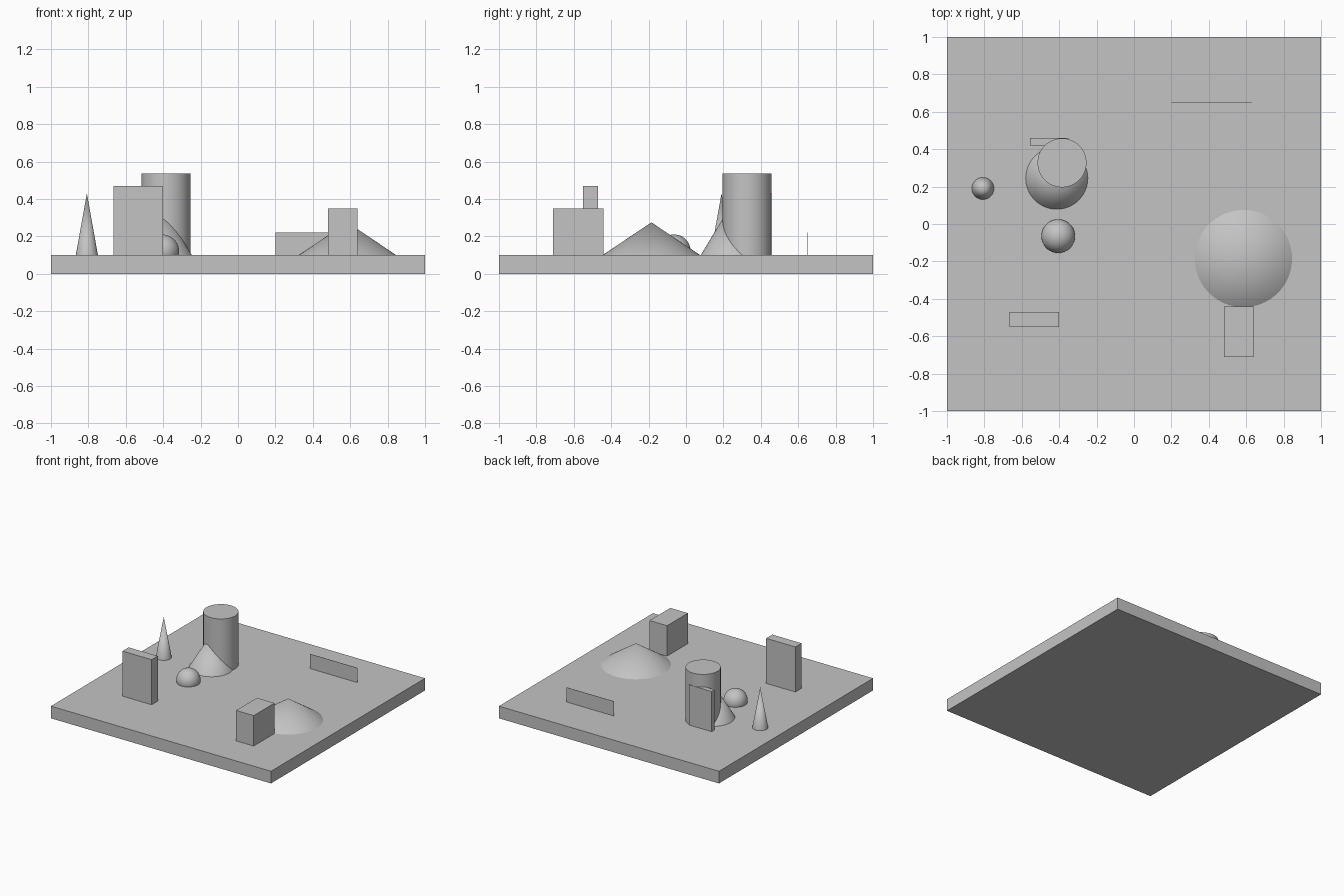
import bpy

cube = bpy.data.objects.get("Cube")
if cube:
    bpy.data.objects.remove(cube, do_unlink=True)

GREY = (0.55, 0.55, 0.55, 1)
grey = bpy.data.materials.new("plain_grey")
grey.use_nodes = True
grey.diffuse_color = GREY
grey.node_tree.nodes["Principled BSDF"].inputs["Base Color"].default_value = GREY

GROUND = 0.1  # top of the base slab


def finish(name, smooth=False):
    ob = bpy.context.object
    ob.name = name
    ob.data.materials.append(grey)
    bpy.ops.object.transform_apply(location=False, rotation=False, scale=True)
    if smooth:
        bpy.ops.object.shade_smooth_by_angle()


def block(name, x, y, z):
    """Box spanning the given (low, high) ranges."""
    spans = (x, y, z)
    bpy.ops.mesh.primitive_cube_add(size=1, location=[(a + b) / 2 for a, b in spans])
    bpy.context.object.scale = [b - a for a, b in spans]
    finish(name)


def round_part(name, x, y, radius, top, tip=0):
    """Cone or cylinder standing on the slab."""
    height = top - GROUND
    bpy.ops.mesh.primitive_cone_add(vertices=64, radius1=radius, radius2=tip, depth=height,
                                    location=(x, y, GROUND + height / 2))
    finish(name, smooth=True)


# Base slab
block("base_slab", (-1, 1), (-1, 1), (0, GROUND))

# Rectangular blocks
block("front_left_block", (-0.665, -0.4), (-0.55, -0.47), (GROUND, 0.47))
block("front_right_block", (0.48, 0.64), (-0.71, -0.44), (GROUND, 0.35))
block("back_block", (-0.555, -0.35), (0.42, 0.46), (GROUND, 0.43))
block("thin_wall", (0.2, 0.63), (0.649, 0.651), (GROUND, 0.22))

# Cones and cylinder
round_part("wide_cone", 0.585, -0.185, 0.26, 0.275)
round_part("middle_cone", -0.413, 0.245, 0.166, 0.375)
round_part("narrow_spike", -0.808, 0.19, 0.059, 0.43)
round_part("tall_cylinder", -0.385, 0.327, 0.131, 0.535, tip=0.131)

# Ball partly sunk in the slab
bpy.ops.mesh.primitive_uv_sphere_add(segments=48, ring_count=24, radius=0.09,
                                     location=(-0.405, -0.065, 0.12))
finish("sunken_ball", smooth=True)
